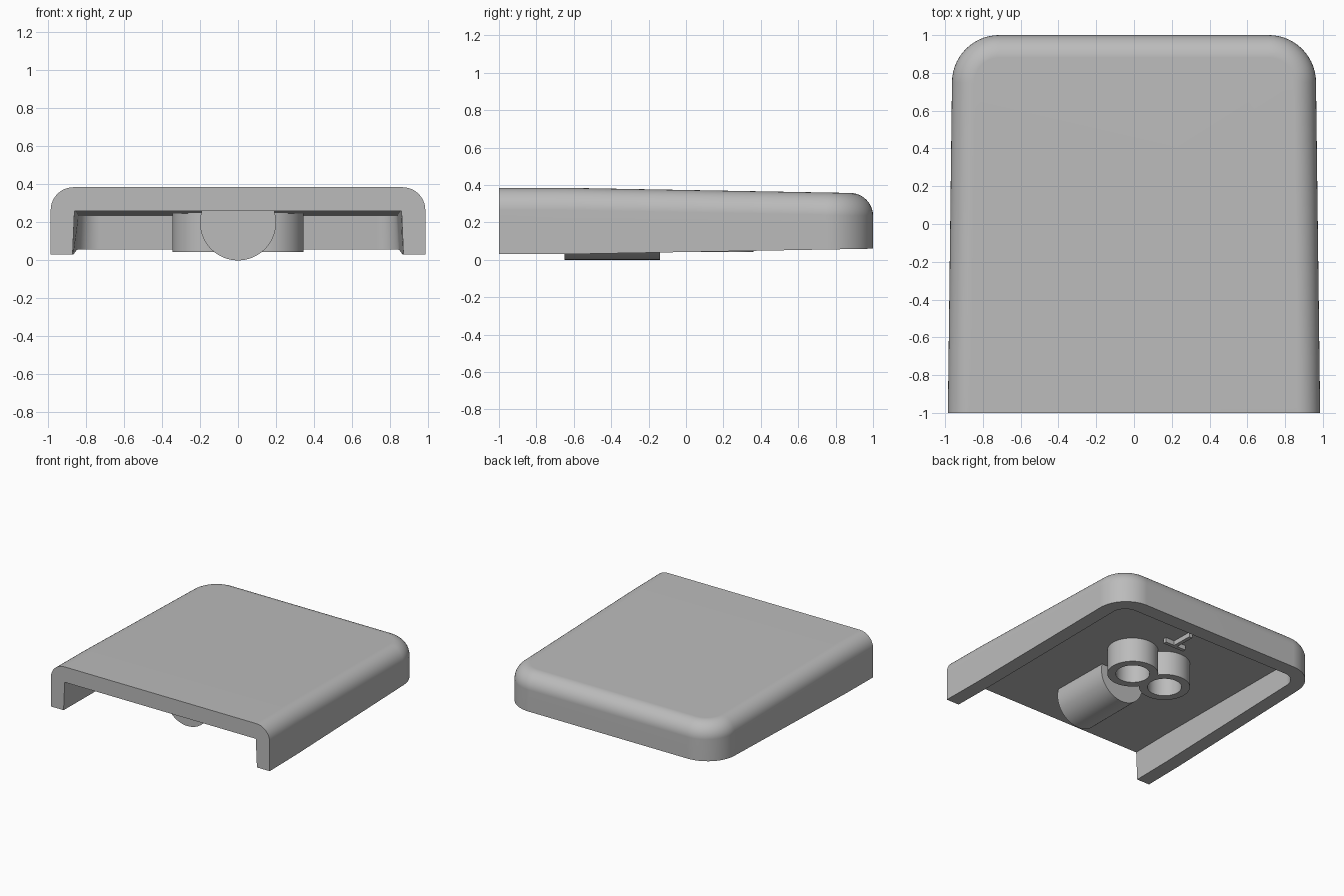
import bpy, bmesh, math
from mathutils import Vector

if "Cube" in bpy.data.objects:
    bpy.data.objects.remove(bpy.data.objects["Cube"])

GREY = (0.5, 0.5, 0.5, 1)
grey = bpy.data.materials.new("light grey plastic")
grey.diffuse_color = GREY
grey.use_nodes = True
grey.node_tree.nodes["Principled BSDF"].inputs["Base Color"].default_value = GREY

BEND = -0.65      # the shell thins towards the back from here
SLOPE = 0.018


def taper(y):
    return max(0, y - BEND) * SLOPE


def make_object(name, bm):
    bmesh.ops.recalc_face_normals(bm, faces=bm.faces)
    mesh = bpy.data.meshes.new(name)
    bm.to_mesh(mesh)
    bm.free()
    obj = bpy.data.objects.new(name, mesh)
    bpy.context.collection.objects.link(obj)
    mesh.materials.append(grey)
    return obj


def smooth(obj):
    bpy.ops.object.select_all(action='DESELECT')
    obj.select_set(True)
    bpy.context.view_layer.objects.active = obj
    bpy.ops.object.shade_smooth_by_angle(angle=math.radians(35))


def plan(inset, radius, segments=14):
    """U-shaped outline, open at the front, from right to left."""
    def width(y):
        return 0.973 - 0.0125 * y - inset
    back = 1 - inset
    cy = back - radius
    cx = width(cy) - radius
    half = [(width(-1), -1), (width(BEND), BEND)]
    for i in range(segments + 1):
        a = math.pi / 2 * i / segments
        half.append((cx + radius * math.cos(a), cy + radius * math.sin(a)))
    return half + [(-x, y) for x, y in reversed(half)]


# Cover shell: stacked outlines from cavity ceiling, over the rim, to the top
FILLET = 0.12
TOP = 0.385
layers = [(0.125, 0.11, 0.26, -1), (0.115, 0.12, 0.03, 1), (0, 0.25, 0.03, 1)]
for i in range(11):
    a = math.pi / 2 * i / 10
    inset = FILLET * (1 - math.cos(a))
    layers.append((inset, 0.25 - inset, TOP - FILLET * (1 - math.sin(a)), -1))

bm = bmesh.new()
rows = [[bm.verts.new((x, y, z + sign * taper(y))) for x, y in plan(inset, radius)]
        for inset, radius, z, sign in layers]
for low, high in zip(rows, rows[1:]):
    for i in range(len(low) - 1):
        bm.faces.new((low[i], low[i + 1], high[i + 1], high[i]))
for row in (rows[0], rows[-1]):
    bm.faces.new((row[0], row[1], row[-2], row[-1]))
    bm.faces.new(row[1:-1])
bm.faces.new([r[0] for r in rows] + [r[-1] for r in reversed(rows)])
shell = make_object("cover_shell", bm)
smooth(shell)
weighted = shell.modifiers.new("even shading", 'WEIGHTED_NORMAL')
weighted.keep_sharp = True


def upright_cylinder(name, x, y, radius, bottom, top):
    bm = bmesh.new()
    bmesh.ops.create_cone(bm, cap_ends=True, segments=48, radius1=radius,
                          radius2=radius, depth=top - bottom)
    bmesh.ops.translate(bm, verts=bm.verts, vec=(x, y, (top + bottom) / 2))
    return make_object(name, bm)


# Twin screw bosses, merged and bored through to the ceiling
BOSS_X, BOSS_Y = 0.155, 0.17
bosses = upright_cylinder("twin_bosses", BOSS_X, BOSS_Y, 0.19, 0.043, 0.3)
tools = [(upright_cylinder("boss_tool", -BOSS_X, BOSS_Y, 0.19, 0.043, 0.3), 'UNION')]
for side in (1, -1):
    tools.append((upright_cylinder("bore_tool", side * BOSS_X, BOSS_Y, 0.127, -0.1, 0.5),
                  'DIFFERENCE'))
bpy.context.view_layer.objects.active = bosses
for tool, operation in tools:
    mod = bosses.modifiers.new(operation, 'BOOLEAN')
    mod.operation = operation
    mod.solver = 'EXACT'
    mod.object = tool
    bpy.ops.object.modifier_apply(modifier=mod.name)
    bpy.data.objects.remove(tool)
smooth(bosses)

# Lying round peg, trimmed flat where it sinks into the ceiling
bm = bmesh.new()
bmesh.ops.create_cone(bm, cap_ends=True, segments=64, radius1=0.2, radius2=0.2, depth=0.51)
for v in bm.verts:
    x, y, z = v.co
    v.co = Vector((x, z - 0.395, y + 0.2))
cut = bmesh.ops.bisect_plane(bm, geom=bm.verts[:] + bm.edges[:] + bm.faces[:],
                             plane_co=(0, 0, 0.31), plane_no=(0, 0, 1), clear_outer=True)
bmesh.ops.holes_fill(bm, edges=[e for e in bm.edges if e.is_boundary])
smooth(make_object("round_peg", bm))

# Small T-shaped rib on the ceiling: outline extruded into the shell
right = [(0.095, 0.455), (0.095, 0.485), (0.015, 0.485), (0.015, 0.66)]
outline = right + [(-x, y) for x, y in reversed(right)]
bm = bmesh.new()
face = bm.faces.new([bm.verts.new((x, y, 0.22 - taper(y) + 0.002)) for x, y in outline])
extruded = bmesh.ops.extrude_face_region(bm, geom=[face])
bmesh.ops.translate(bm, vec=(0, 0, 0.06),
                    verts=[g for g in extruded["geom"] if isinstance(g, bmesh.types.BMVert)])
make_object("t_rib", bm)
